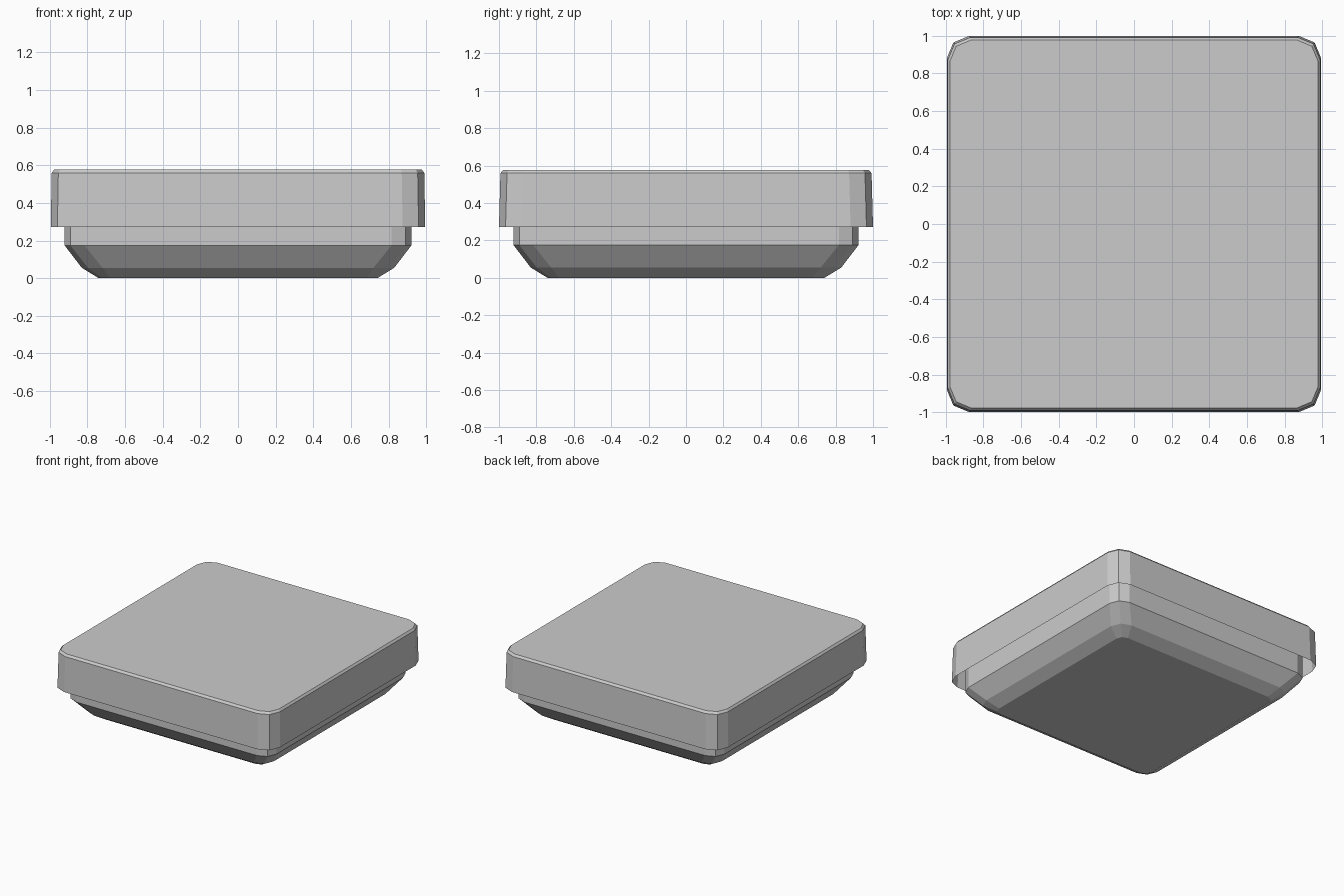
import bpy, bmesh, math

if "Cube" in bpy.data.objects:
    bpy.data.objects.remove(bpy.data.objects["Cube"])


def ring(bm, hx, hy, r, z, seg=2):
    """Rounded rectangle outline with faceted corners."""
    verts = []
    for k, (sx, sy) in enumerate([(1, 1), (-1, 1), (-1, -1), (1, -1)]):
        for i in range(seg + 1):
            a = math.pi / 2 * (k + i / seg)
            verts.append(bm.verts.new((sx * (hx - r) + r * math.cos(a),
                                       sy * (hy - r) + r * math.sin(a), z)))
    return verts


def shell(name, levels, cap):
    """Loft stacked outlines into an open shell; cap one end (0 or -1)."""
    bm = bmesh.new()
    rings = [ring(bm, *lv) for lv in levels]
    for lo, hi in zip(rings, rings[1:]):
        n = len(lo)
        for i in range(n):
            j = (i + 1) % n
            bm.faces.new((lo[i], lo[j], hi[j], hi[i]))
    bm.faces.new(rings[-1] if cap == -1 else rings[0][::-1])
    me = bpy.data.meshes.new(name)
    bm.to_mesh(me)
    bm.free()
    ob = bpy.data.objects.new(name, me)
    bpy.context.collection.objects.link(ob)
    return ob


# Lid: thin cap, open underneath, with a small bevel on top
shell("lid", [(0.995, 1.0, 0.12, 0.272),
              (0.99, 0.992, 0.12, 0.56),
              (0.977, 0.977, 0.11, 0.577)], -1)

# Tray: tapered floor, walls run up inside the lid
shell("tray", [(0.74, 0.74, 0.06, 0.0),
               (0.83, 0.83, 0.11, 0.055),
               (0.922, 0.922, 0.105, 0.175),
               (0.922, 0.922, 0.105, 0.55)], 0)
